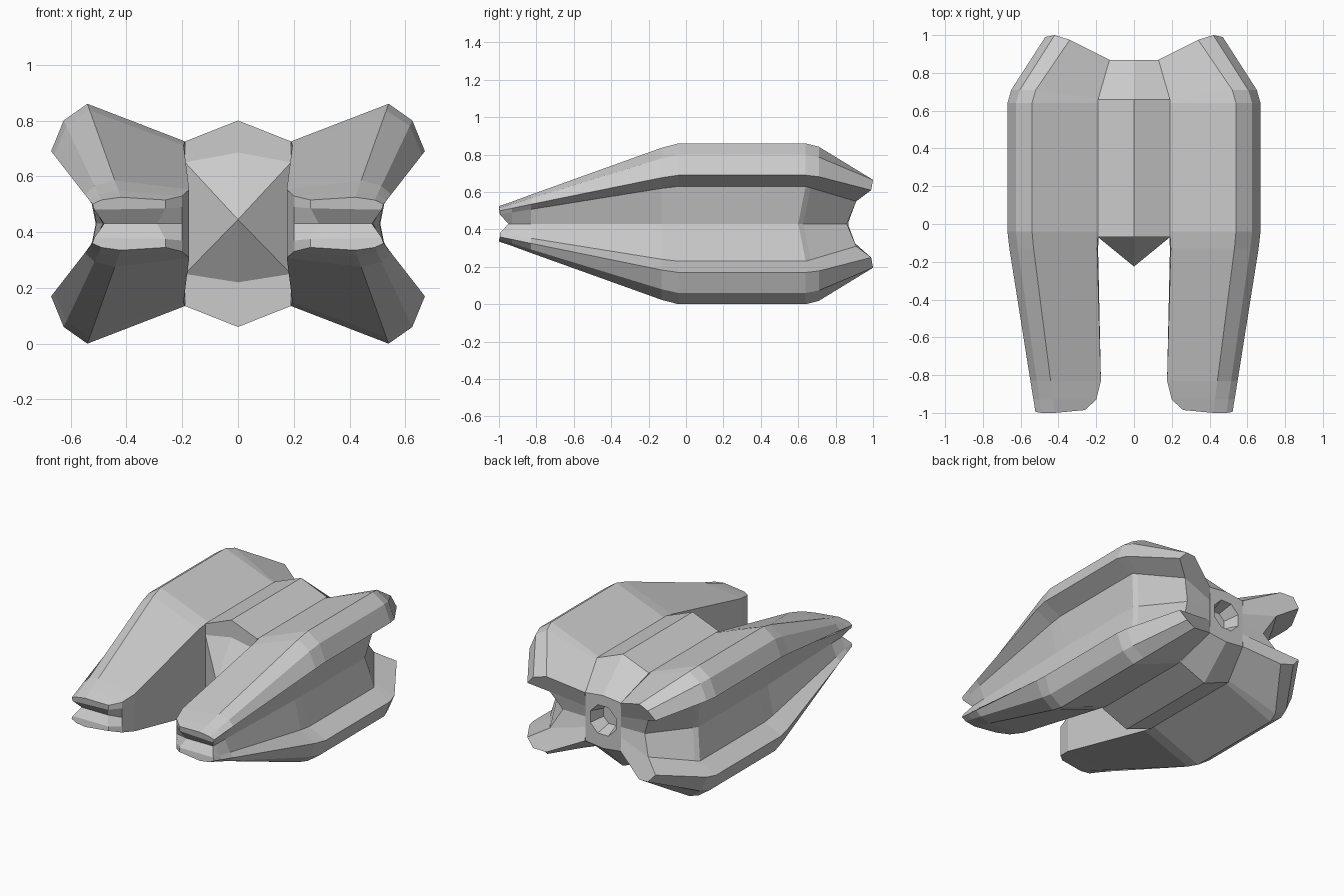
import bpy, bmesh, math
from mathutils import Vector, Matrix

if "Cube" in bpy.data.objects:
    bpy.data.objects.remove(bpy.data.objects["Cube"])

MID = 0.43  # horizontal symmetry plane


def add_object(name, bm):
    bmesh.ops.remove_doubles(bm, verts=bm.verts, dist=1e-5)
    bmesh.ops.recalc_face_normals(bm, faces=bm.faces)
    mesh = bpy.data.meshes.new(name)
    bm.to_mesh(mesh)
    bm.free()
    ob = bpy.data.objects.new(name, mesh)
    bpy.context.collection.objects.link(ob)
    return ob


def flip(p):
    return Vector((p[0], p[1], 2 * MID - p[2]))


def blend(a, b, t):
    return [Vector(p).lerp(Vector(q), t) for p, q in zip(a, b)]


def at_y(profile, y):
    return [Vector((x, y, z)) for x, z in profile]


# Upper half section: inner middle, inner lip, inner top, ridge, shoulder,
# outer edge, underside, outer middle
body = [(.185, .43), (.185, .56), (.19, .725), (.54, .86), (.625, .80),
        (.67, .69), (.55, .63), (.51, .43)]
tip = [(.29, -.95, .43), (.26, -.985, .485), (.26, -.985, .515), (.42, -1, .525),
       (.49, -1, .515), (.522, -.995, .50), (.515, -.995, .48), (.48, -.95, .43)]
rear = [(.13, .865, .43), (.13, .865, .50), (.13, .87, .59), (.34, .975, .68),
        (.42, 1.0, .665), (.47, .99, .61), (.36, .91, .55), (.30, .86, .43)]


def nose(t, y, inner_x=None):
    pts = blend(at_y(body, -.04), tip, t)
    for i, p in enumerate(pts):
        p.y = y
        if inner_x and i < 3:
            p.x = inner_x
    return pts


tail_start = at_y(body, .64)
tail_start[7].y = .60
tail_bend = blend(tail_start, rear, .1)
for i in (3, 4, 5):
    tail_bend[i].y = .71
stations = [[Vector(p) for p in tip], nose(.93, -.93, .20), nose(.82, -.83, .175),
            nose(.07, -.13), at_y(body, -.04), tail_start, tail_bend,
            [Vector(p) for p in rear]]

# Side pods: loft through the stations, with notched ends, mirrored in x
bm = bmesh.new()
rings = []
for st in stations:
    loop = st + [flip(p) for p in reversed(st[1:7])]
    rings.append([bm.verts.new(p) for p in loop])
n = len(rings[0])
for r0, r1 in zip(rings, rings[1:]):
    for i in range(n):
        j = (i + 1) % n
        bm.faces.new((r0[i], r0[j], r1[j], r1[i]))
for r in (rings[0], rings[-1]):
    bm.faces.new(r[1:7])
    bm.faces.new(r[8:14])
    bm.faces.new((r[0], r[1], r[6], r[7]))
    bm.faces.new((r[0], r[7], r[8], r[13]))
pods = add_object("side_pods", bm)
mirror = pods.modifiers.new("mirror", 'MIRROR')
mirror.use_axis[0] = True

# Central hull: ridged block with a tapering tail
bm = bmesh.new()
rings = []
for y, w, edge, ridge in ((-.07, .19, .725, .80), (.66, .19, .725, .80), (.868, .13, .59, .605)):
    top = [Vector((-w, y, edge)), Vector((0, y, ridge)), Vector((w, y, edge))]
    rings.append([bm.verts.new(p) for p in top + [flip(p) for p in reversed(top)]])
for r0, r1 in zip(rings, rings[1:]):
    for i in range(6):
        j = (i + 1) % 6
        bm.faces.new((r0[i], r0[j], r1[j], r1[i]))
bm.faces.new(rings[0])
bm.faces.new(rings[-1])
hull = add_object("central_hull", bm)

# Exhaust recess in the tail
bm = bmesh.new()
bmesh.ops.create_cone(bm, cap_ends=True, segments=8, radius1=.115, radius2=.07, depth=.14,
                      matrix=Matrix.Translation((0, .84, .44)) @ Matrix.Rotation(math.pi / 2, 4, 'X')
                      @ Matrix.Rotation(math.pi / 8, 4, 'Z'))
cutter = add_object("exhaust_cutter", bm)
cutter.hide_render = True
cutter.hide_viewport = True
cut = hull.modifiers.new("exhaust", 'BOOLEAN')
cut.operation = 'DIFFERENCE'
cut.object = cutter
cut.solver = 'EXACT'

# Prow: low faceted point between the pods
bm = bmesh.new()
outline = [(0, .685), (.19, .65), (.19, .445), (.19, .25), (0, .22),
           (-.19, .25), (-.19, .445), (-.19, .65)]
base = [bm.verts.new((x, -.07, z)) for x, z in outline]
apex = bm.verts.new((0, -.225, .445))
bm.faces.new(base)
for i in range(8):
    bm.faces.new((base[i], base[(i + 1) % 8], apex))
add_object("prow", bm)
